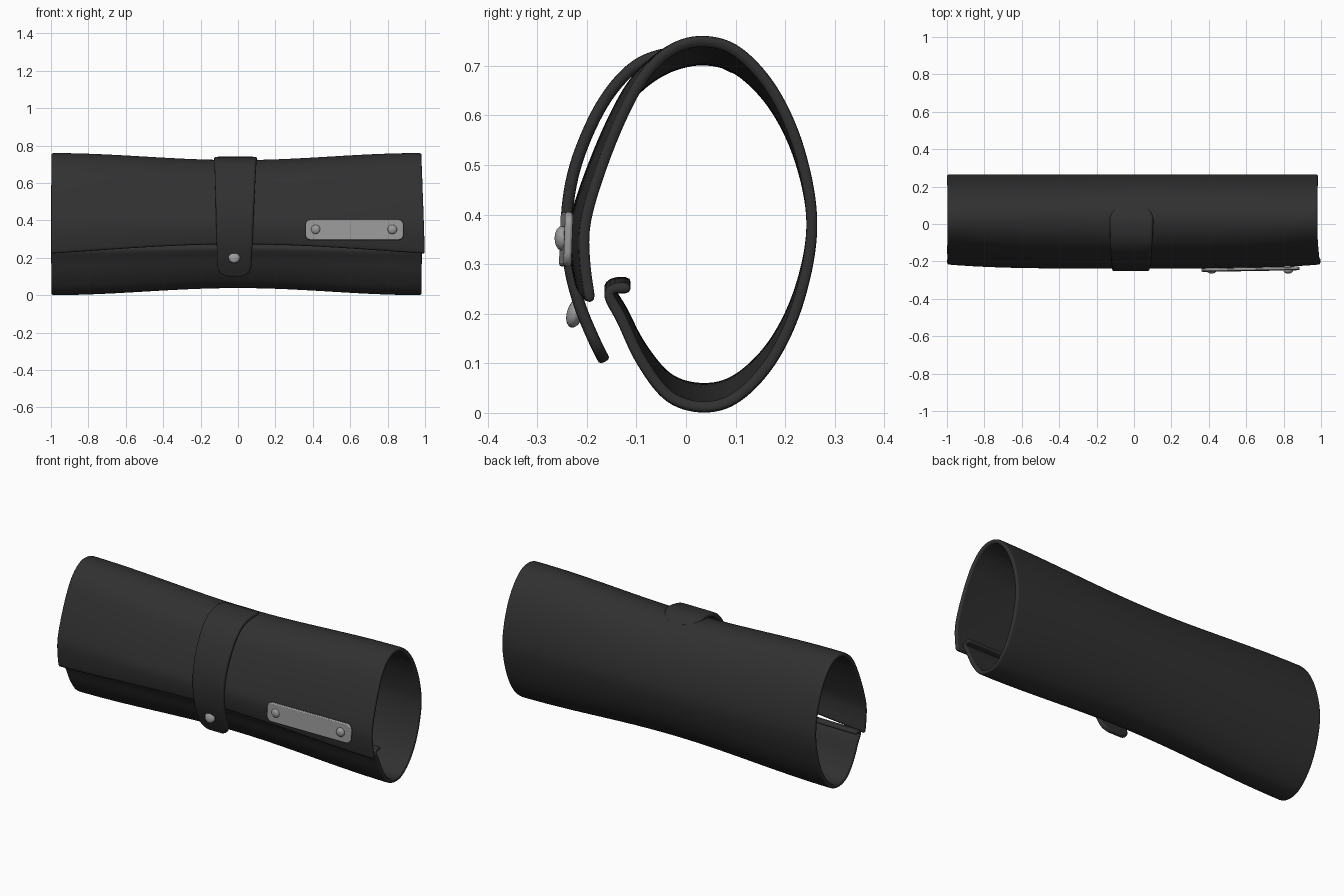
import bpy, bmesh, math
from mathutils import Vector

if "Cube" in bpy.data.objects:
    bpy.data.objects.remove(bpy.data.objects["Cube"])


def material(name, v):
    m = bpy.data.materials.new(name)
    m.diffuse_color = (v, v, v, 1)
    m.use_nodes = True
    m.node_tree.nodes["Principled BSDF"].inputs["Base Color"].default_value = m.diffuse_color
    return m


LEATHER = material("dark_leather", 0.03)
METAL = material("grey_metal", 0.33)


def resample(pts, n):
    """Catmull-Rom through pts, n samples evenly spaced by length."""
    p = [Vector(q) for q in pts]
    p = [2 * p[0] - p[1]] + p + [2 * p[-1] - p[-2]]
    fine = []
    for k in range(1, len(p) - 2):
        a, b, c, d = p[k - 1:k + 3]
        for s in range(20):
            t = s / 20
            fine.append(0.5 * (2 * b + (c - a) * t + (2 * a - 5 * b + 4 * c - d) * t * t
                               + (3 * b - a - 3 * c + d) * t ** 3))
    fine.append(p[-2])
    acc = [0]
    for a, b in zip(fine, fine[1:]):
        acc.append(acc[-1] + (b - a).length)
    out, k = [], 0
    for i in range(n):
        d = acc[-1] * i / (n - 1)
        while k < len(acc) - 2 and acc[k + 1] < d:
            k += 1
        out.append(fine[k].lerp(fine[k + 1], (d - acc[k]) / (acc[k + 1] - acc[k])))
    return out, acc[-1]


def finish(name, bm, mat):
    me = bpy.data.meshes.new(name)
    bm.to_mesh(me)
    bm.free()
    ob = bpy.data.objects.new(name, me)
    bpy.context.collection.objects.link(ob)
    me.materials.append(mat)
    for f in me.polygons:
        f.use_smooth = True
    return ob


def sheet(name, rows, thickness):
    """Leather sheet from rows of points, thickened inwards with soft edges."""
    bm = bmesh.new()
    g = [[bm.verts.new(p) for p in r] for r in rows]
    for a, b in zip(g, g[1:]):
        for i in range(len(a) - 1):
            bm.faces.new((a[i], a[i + 1], b[i + 1], b[i]))
    ob = finish(name, bm, LEATHER)
    so = ob.modifiers.new("thickness", 'SOLIDIFY')
    so.thickness, so.offset = thickness, -1
    ss = ob.modifiers.new("soft", 'SUBSURF')
    ss.levels = ss.render_levels = 1
    return ob


# Wrapped body: one sheet from flap edge, over the top, round the back to the front lip
profile = [(-.203, .22), (-.214, .30), (-.214, .38), (-.187, .48), (-.14, .60), (-.09, .69),
           (-.03, .745), (.037, .761), (.11, .738), (.185, .655), (.24, .53), (.265, .38),
           (.24, .23), (.185, .105), (.11, .023), (.037, .0), (-.04, .023), (-.1, .1),
           (-.14, .185), (-.168, .238), (-.15, .262), (-.11, .262)]
prof, _ = resample(profile, 90)
stations = [-1, -.99, -.97] + [-.93 + 1.86 * i / 24 for i in range(25)] + [.97, .99, 1]
rows = []
for j, (y, z) in enumerate(prof):
    flap = max(0, 1 - j / 24)
    row = []
    for x in stations:
        waist = (1 + math.cos(math.pi * x)) / 2
        s = 1 - 0.1 * waist - (0.012 if abs(x) > .995 else 0)
        bulge = (1 - x ** 4) * 0.022 * min(1, max(0, -y / 0.1)) if j < 40 else 0
        zz = .381 + (z - .381) * s + 0.034 * (1 - x * x) * max(0, 1 - j / 9)
        xx = x if x < 0 else x * (.984 + .016 * flap)
        row.append((xx, y - bulge, zz))
    rows.append(row)
sheet("case_body", rows, 0.022)

# Closing strap with rounded ends
path = [(-.174, .097), (-.2, .15), (-.228, .22), (-.247, .30), (-.252, .40), (-.235, .5),
        (-.195, .6), (-.15, .67), (-.1, .715), (-.04, .736), (.03, .738), (.11, .704)]
pts, length = resample(path, 90)
rows = []
for j, (y, z) in enumerate(pts):
    t = j / 89
    half = .09 + .031 * t
    for d, r in ((t * length, .06), ((1 - t) * length, .1)):
        if d < r:
            half += -r + math.sqrt(max(0, r * r - (r - d) ** 2))
    cx = -.02 + .008 * t
    rows.append([(cx + half * (i / 5 - 1), y, z) for i in range(11)])
sheet("closing_strap", rows, 0.024)


# Metal plate with rounded corners
bm = bmesh.new()
ring = []
w, h, r = .2625, .055, .03
for cx, cz, a0 in ((1, 1, 0), (-1, 1, 90), (-1, -1, 180), (1, -1, 270)):
    for k in range(7):
        a = math.radians(a0 + 15 * k)
        ring.append(bm.verts.new((cx * (w - r) + r * math.cos(a), 0,
                                  cz * (h - r) + r * math.sin(a))))
face = bm.faces.new(ring)
ext = bmesh.ops.extrude_face_region(bm, geom=[face])
for v in ext["geom"]:
    if isinstance(v, bmesh.types.BMVert):
        v.co.y -= .016
bmesh.ops.recalc_face_normals(bm, faces=bm.faces)
plate = finish("name_plate", bm, METAL)
plate.location = (.6225, -.234, .35)
plate.rotation_euler = (math.radians(-2), 0, math.radians(1))
bv = plate.modifiers.new("edge", 'BEVEL')
bv.width, bv.segments = .005, 2
bpy.context.view_layer.objects.active = plate
plate.select_set(True)
bpy.ops.object.shade_smooth_by_angle(angle=math.radians(35))


# Domed rivets and snap
def dome(name, loc, radius, depth, tilt=0):
    bm = bmesh.new()
    bmesh.ops.create_uvsphere(bm, u_segments=24, v_segments=12, radius=1)
    ob = finish(name, bm, METAL)
    ob.scale = (radius, radius, depth)
    ob.rotation_euler = (math.radians(90 + tilt), 0, 0)
    ob.location = loc


for i, x in enumerate((.415, .825)):
    dome(f"plate_rivet_{i + 1}", (x, -.25, .352), .025, .015)
dome("strap_snap", (-.02, -.223, .202), .031, .017, -18)
